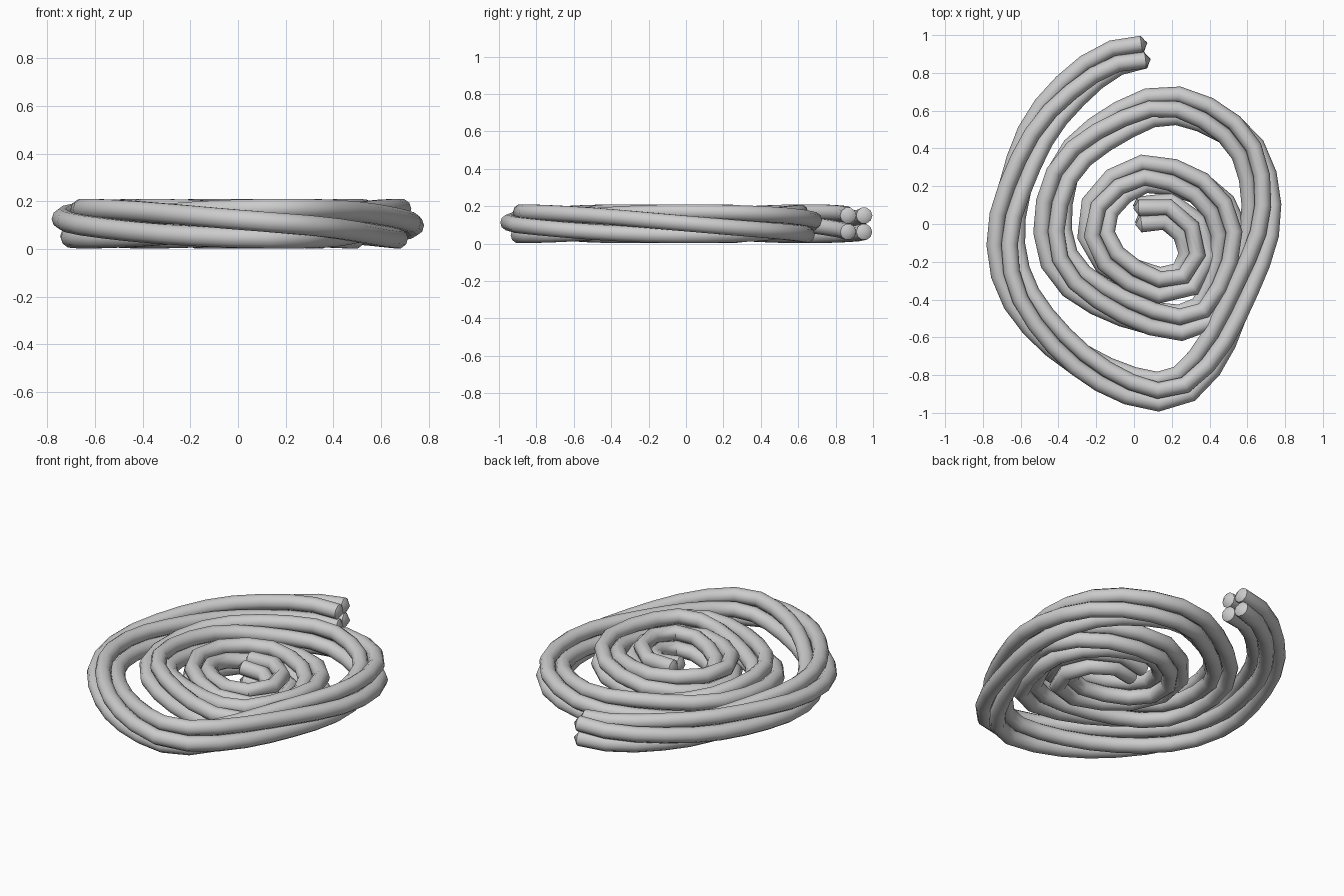
import bpy, bmesh, math
from mathutils import Vector

if "Cube" in bpy.data.objects:
    bpy.data.objects.remove(bpy.data.objects["Cube"])

STRAND_R, OFFSET, MID_Z = 0.044, 0.062, 0.106
SIDES, STEP, PITCH = 10, 0.15, 4.2

# Centre line of the coil, from the outer end inwards
PATH = [(0.05, 0.91), (-0.17, 0.845), (-0.45, 0.58), (-0.6, 0.28), (-0.68, -0.08),
        (-0.58, -0.42), (-0.25, -0.745), (0.14, -0.888), (0.37, -0.74), (0.55, -0.38),
        (0.675, 0.05), (0.57, 0.44), (0.2, 0.63), (-0.14, 0.5), (-0.37, 0.28),
        (-0.43, -0.05), (-0.32, -0.29), (0.0, -0.47), (0.28, -0.52), (0.43, -0.4),
        (0.51, -0.06), (0.36, 0.18), (0.05, 0.265), (-0.16, 0.12), (-0.2, -0.06),
        (-0.08, -0.23), (0.18, -0.33), (0.33, -0.22), (0.31, -0.04), (0.17, 0.07), (0.03, 0.05)]


def dense_path(pts, n=24):
    p = [Vector((x, y, MID_Z)) for x, y in pts]
    p = [2 * p[0] - p[1]] + p + [2 * p[-1] - p[-2]]
    out = []
    for i in range(1, len(p) - 2):
        a, b, c, d = p[i - 1:i + 3]
        for k in range(n):
            t = k / n
            out.append(0.5 * (2 * b + (c - a) * t + (2 * a - 5 * b + 4 * c - d) * t * t
                              + (3 * b - a - 3 * c + d) * t ** 3))
    return out + [p[-2]]


def resample(pts, step):
    dist = [0.0]
    for a, b in zip(pts, pts[1:]):
        dist.append(dist[-1] + (b - a).length)
    count = round(dist[-1] / step)
    out, j = [], 0
    for i in range(count + 1):
        s = dist[-1] * i / count
        while j < len(pts) - 2 and dist[j + 1] < s:
            j += 1
        t = (s - dist[j]) / (dist[j + 1] - dist[j])
        out.append((pts[j].lerp(pts[j + 1], t), s))
    return out


def tangents(pts):
    last = len(pts) - 1
    return [(pts[min(i + 1, last)] - pts[max(i - 1, 0)]).normalized() for i in range(last + 1)]


def tube(name, pts):
    bm = bmesh.new()
    tans = tangents(pts)
    rings = []
    up = Vector((0, 0, 1))
    for p, t in zip(pts, tans):
        side = t.cross(up).normalized()
        vert = side.cross(t)
        rings.append([bm.verts.new(p + STRAND_R * (math.cos(a) * side + math.sin(a) * vert))
                      for a in (2 * math.pi * k / SIDES for k in range(SIDES))])
    for r, q in zip(rings, rings[1:]):
        for k in range(SIDES):
            n = (k + 1) % SIDES
            bm.faces.new((r[k], r[n], q[n], q[k]))
    # Blunt pointed ends
    for ring, p, t in ((rings[0], pts[0], -tans[0]), (rings[-1], pts[-1], tans[-1])):
        tip = bm.verts.new(p + t * 0.03)
        for k in range(SIDES):
            bm.faces.new((ring[k], ring[(k + 1) % SIDES], tip))
    bmesh.ops.recalc_face_normals(bm, faces=bm.faces)
    mesh = bpy.data.meshes.new(name)
    bm.to_mesh(mesh)
    bm.free()
    obj = bpy.data.objects.new(name, mesh)
    bpy.context.collection.objects.link(obj)
    bpy.context.view_layer.objects.active = obj
    bpy.ops.object.select_all(action='DESELECT')
    obj.select_set(True)
    bpy.ops.object.shade_smooth_by_angle(angle=math.radians(45))


# Four strands twisted around the coil's centre line
samples = resample(dense_path(PATH), STEP)
centre = [p for p, s in samples]
frames = tangents(centre)
for n in range(4):
    strand = []
    for (p, s), t in zip(samples, frames):
        a = math.radians(45 + 90 * n) - 2 * math.pi * s / PITCH
        outward = t.cross(Vector((0, 0, 1)))
        strand.append(p + OFFSET * (math.cos(a) * outward + math.sin(a) * Vector((0, 0, 1))))
    tube(f"rope_strand_{n + 1}", strand)
